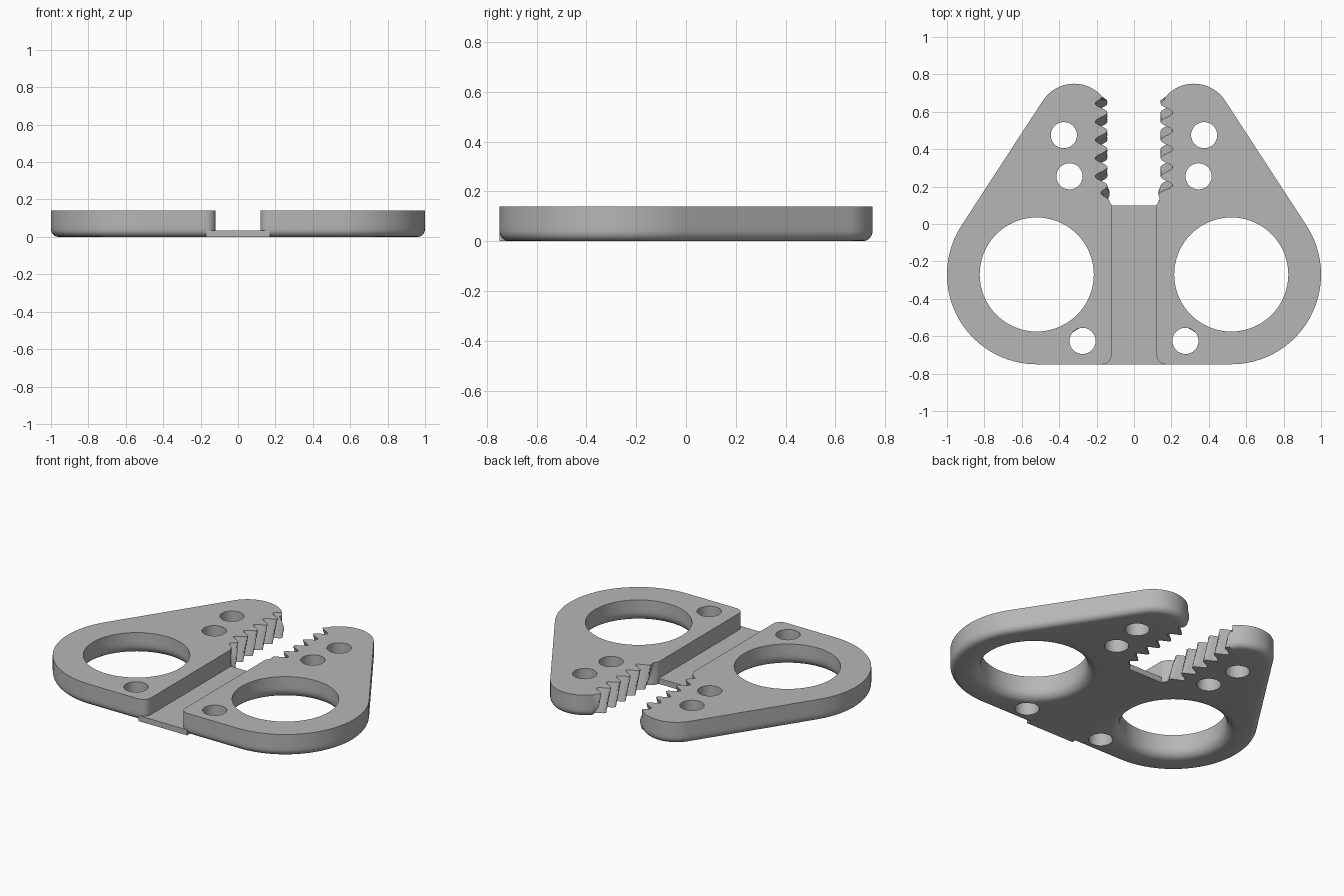
import bpy, bmesh
from math import sin, cos, pi, radians, sqrt

cube = bpy.data.objects.get("Cube")
if cube:
    bpy.data.objects.remove(cube)

HEIGHT = 0.14
FILLET = 0.04
FLARE = 0.06
PITCH = 0.0975
LEVELS = [0, 0.003, 0.008, 0.016, 0.027, 0.04, 0.06, 0.08, 0.1, 0.12, HEIGHT]

grey = bpy.data.materials.new("plain grey")
grey.use_nodes = True
grey.diffuse_color = (0.47, 0.47, 0.47, 1)
grey.node_tree.nodes["Principled BSDF"].inputs["Base Color"].default_value = grey.diffuse_color


def clamp(v):
    return max(0.0, min(1.0, v))


def rounding(radius, z):
    """Horizontal setback of a quarter-round bottom edge at height z."""
    return radius - sqrt(radius ** 2 - (radius - z) ** 2) if z < radius else 0.0


def arc(cx, cy, r, start, end, n):
    steps = [radians(start + (end - start) * i / n) for i in range(n + 1)]
    return [(cx + r * cos(a), cy + r * sin(a)) for a in steps]


def jaw_x(y, z, side):
    """Toothed inner edge with grooves slanting like a screw thread."""
    base = 0.175 - 0.055 * clamp((0.2 - y) / 0.1)
    depth = 0.033 * clamp((0.7 - y) / 0.03) * clamp((y - 0.12) / 0.06)
    slant = side * 0.05 * (z / HEIGHT - 0.5)
    return base + depth * cos(2 * pi * (y - 0.62 + slant) / PITCH)


def outline(z, side):
    e = rounding(FILLET, z)
    pts = arc(0.52, -0.27, 0.48 - e, -90, 33.5, 40)      # wide lobe
    pts += arc(0.32, 0.55, 0.2 - e, 33.5, 140, 28)       # jaw tip
    for i in range(1, 73):                               # teeth
        y = 0.67 - 0.57 * i / 72
        pts.append((jaw_x(y, z, side), y))
    pts += arc(0.17, -0.70 + e, 0.05, 180, 270, 8)       # front corner
    return pts


def finish(name, bm):
    bmesh.ops.recalc_face_normals(bm, faces=bm.faces)
    mesh = bpy.data.meshes.new(name)
    bm.to_mesh(mesh)
    bm.free()
    obj = bpy.data.objects.new(name, mesh)
    bpy.context.collection.objects.link(obj)
    mesh.materials.append(grey)
    bpy.ops.object.select_all(action='DESELECT')
    obj.select_set(True)
    bpy.context.view_layer.objects.active = obj
    bpy.ops.object.shade_smooth_by_angle(angle=radians(35))
    return obj


def loft(bm, section, side):
    """Join the section at every level; return the bottom and top rim edges."""
    rings = [[bm.verts.new((side * x, y, z)) for x, y in section(z)] for z in LEVELS]
    n = len(rings[0])
    for low, high in zip(rings, rings[1:]):
        for i in range(n):
            j = (i + 1) % n
            bm.faces.new((low[i], low[j], high[j], high[i]))
    return [[bm.edges.get((r[i], r[(i + 1) % n])) for i in range(n)]
            for r in (rings[0], rings[-1])]


def hole(cx, cy, r, flare, n):
    def section(z):
        grow = rounding(flare, z) if flare else 0
        return arc(cx, cy, r + grow, 0, 360 - 360 / n, n - 1)
    return section


def half_plate(name, side):
    bm = bmesh.new()
    sections = [lambda z: outline(z, side),
                hole(0.52, -0.27, 0.305, FLARE, 72),     # finger hole
                hole(0.375, 0.475, 0.07, 0, 32),
                hole(0.345, 0.255, 0.07, 0, 32),
                hole(0.275, -0.625, 0.07, 0, 32)]
    rims = [loft(bm, s, side) for s in sections]
    # Flat bottom and top, leaving the holes open
    for k, normal in ((0, (0, 0, -1)), (1, (0, 0, 1))):
        edges = [e for rim in rims for e in rim[k]]
        bmesh.ops.triangle_fill(bm, edges=edges, use_beauty=True, normal=normal)
    finish(name, bm)


half_plate("left_half_plate", 1)
half_plate("right_half_plate", -1)

# Thin flexible strip joining the halves
bm = bmesh.new()
bmesh.ops.create_cube(bm, size=1)
for v in bm.verts:
    v.co = (v.co.x * 0.34, -0.325 + v.co.y * 0.85, 0.0175 + v.co.z * 0.035)
for v in bm.verts:
    if v.co.y > 0:
        v.co.x *= 0.73
finish("hinge_strip", bm)
